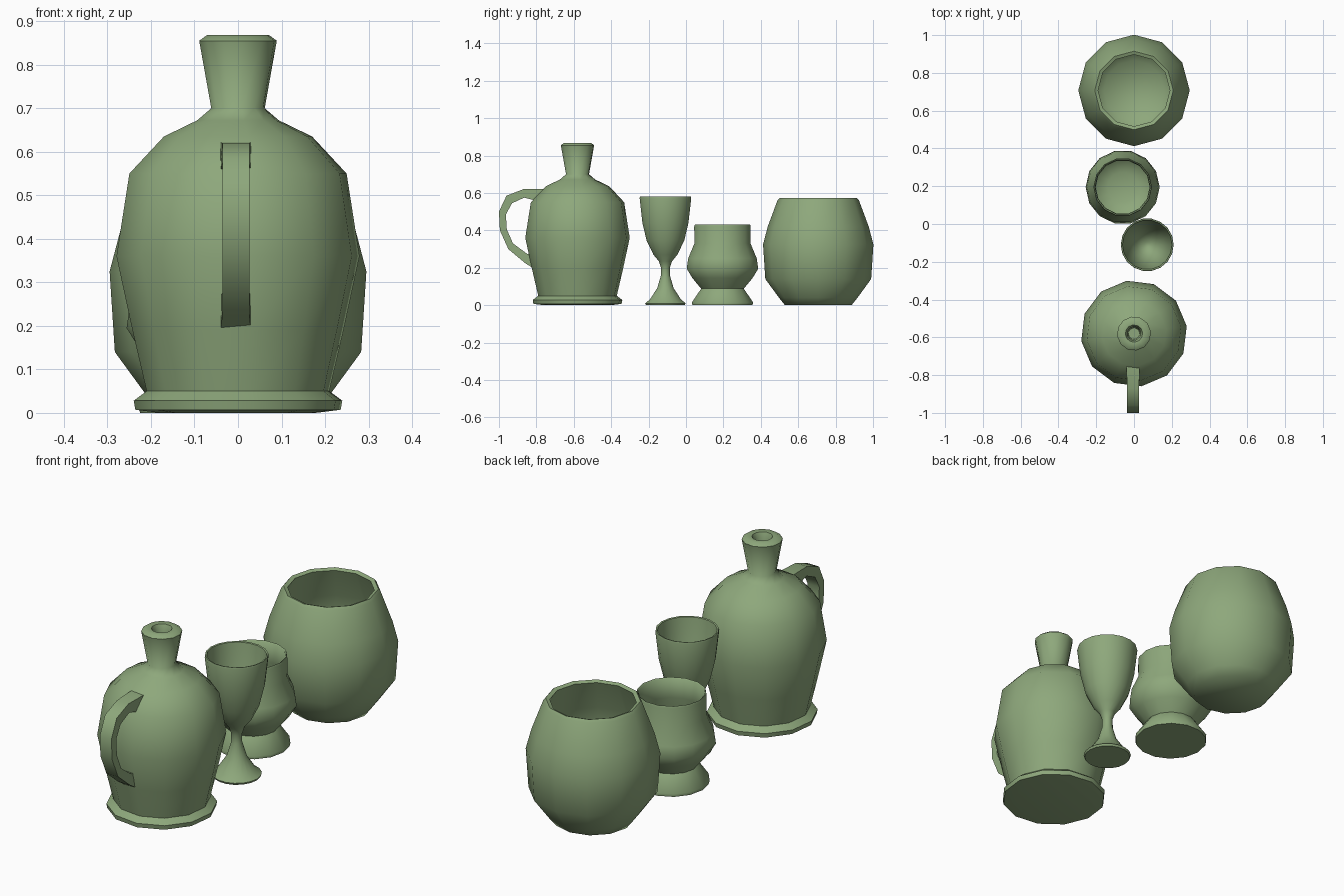
import bpy, bmesh, math

cube = bpy.data.objects.get("Cube")
if cube:
    bpy.data.objects.remove(cube, do_unlink=True)

# Glazed green clay
clay = bpy.data.materials.new("sage_green_clay")
colour = (0.27, 0.39, 0.20, 1)
clay.diffuse_color = colour
clay.use_nodes = True
clay.node_tree.nodes["Principled BSDF"].inputs["Base Color"].default_value = colour


def finish(name, bm, location, angle=60):
    bmesh.ops.recalc_face_normals(bm, faces=bm.faces)
    mesh = bpy.data.meshes.new(name)
    bm.to_mesh(mesh)
    bm.free()
    mesh.materials.append(clay)
    obj = bpy.data.objects.new(name, mesh)
    obj.location = location
    bpy.context.collection.objects.link(obj)
    bpy.ops.object.select_all(action="DESELECT")
    obj.select_set(True)
    bpy.context.view_layer.objects.active = obj
    bpy.ops.object.shade_smooth_by_angle(angle=math.radians(angle))
    return obj


def loft(bm, rings):
    """Bridge successive rings of points and cap both ends."""
    loops = [[bm.verts.new(p) for p in ring] for ring in rings]
    n = len(loops[0])
    for a, b in zip(loops, loops[1:]):
        for i in range(n):
            j = (i + 1) % n
            bm.faces.new((a[i], a[j], b[j], b[i]))
    bm.faces.new(loops[0][::-1])
    bm.faces.new(loops[-1])


def lathe(name, profile, location, sides, turn=0):
    """Turn a (radius, height) profile, outside first and then inside."""
    angles = [math.radians(turn) + math.tau * i / sides for i in range(sides)]
    bm = bmesh.new()
    loft(bm, [[(r * math.cos(a), r * math.sin(a), z) for a in angles]
              for r, z in profile])
    return finish(name, bm, location)


# Bottle-necked jug with a small mouth
lathe("jug_body", [
    (0.18, 0), (0.238, 0.007), (0.242, 0.028), (0.212, 0.05), (0.245, 0.19),
    (0.282, 0.36), (0.252, 0.55), (0.172, 0.635), (0.095, 0.672),
    (0.062, 0.70), (0.09, 0.855), (0.072, 0.868), (0.046, 0.866),
    (0.036, 0.84), (0.03, 0.72)], (0, -0.58, 0), 12, 8)

# Jug handle: outer and inner edge of the strap, with half width
strap = [
    ((-0.74, 0.622), (-0.77, 0.55), 0.036),
    ((-0.87, 0.62), (-0.865, 0.575), 0.031),
    ((-0.96, 0.585), (-0.93, 0.545), 0.031),
    ((-1.0, 0.50), (-0.963, 0.485), 0.031),
    ((-0.995, 0.40), (-0.958, 0.405), 0.031),
    ((-0.95, 0.30), (-0.925, 0.33), 0.031),
    ((-0.86, 0.225), (-0.85, 0.275), 0.031),
    ((-0.79, 0.18), (-0.80, 0.27), 0.036),
]
bm = bmesh.new()
loft(bm, [[(-w, *outer), (w, *outer), (w, *inner), (-w, *inner)]
          for outer, inner, w in strap])
finish("jug_handle", bm, (-0.005, 0, 0))

# Stemmed goblet
lathe("goblet", [
    (0.105, 0), (0.11, 0.01), (0.085, 0.03), (0.045, 0.09), (0.024, 0.16),
    (0.024, 0.20), (0.036, 0.235), (0.065, 0.27), (0.102, 0.345),
    (0.125, 0.44), (0.14, 0.572), (0.138, 0.58), (0.131, 0.578),
    (0.117, 0.45), (0.094, 0.35), (0.057, 0.28), (0.015, 0.25)],
    (0.07, -0.11, 0), 18)

# Waisted cup with a bulging belly
lathe("cup", [
    (0.165, 0), (0.168, 0.015), (0.117, 0.088), (0.165, 0.145),
    (0.196, 0.195), (0.188, 0.25), (0.154, 0.33), (0.155, 0.42),
    (0.152, 0.43), (0.146, 0.426), (0.143, 0.335), (0.175, 0.25),
    (0.18, 0.2), (0.15, 0.155), (0.08, 0.125)], (-0.06, 0.195, 0), 14)

# Wide round pot
lathe("pot", [
    (0.178, 0), (0.21, 0.04), (0.283, 0.14), (0.295, 0.325), (0.27, 0.42),
    (0.218, 0.56), (0.208, 0.572), (0.19, 0.565), (0.245, 0.42),
    (0.27, 0.32), (0.258, 0.15), (0.16, 0.03)], (0, 0.707, 0), 12)
